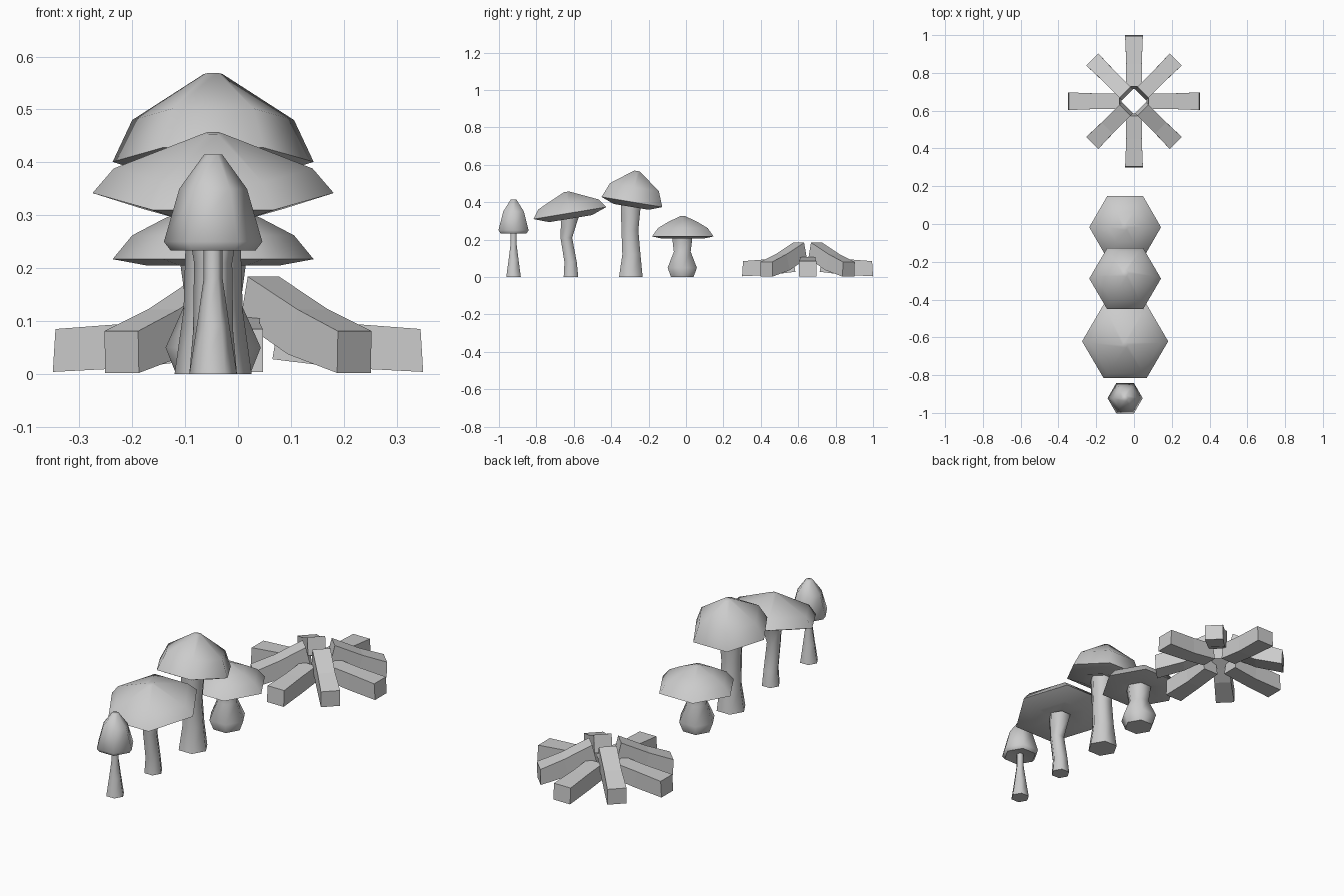
import bpy, bmesh
from math import sin, cos, pi, radians
from mathutils import Matrix, Vector

if "Cube" in bpy.data.objects:
    bpy.data.objects.remove(bpy.data.objects["Cube"])


def make_object(name, bm, smooth):
    bmesh.ops.recalc_face_normals(bm, faces=bm.faces)
    mesh = bpy.data.meshes.new(name)
    bm.to_mesh(mesh)
    bm.free()
    ob = bpy.data.objects.new(name, mesh)
    bpy.context.collection.objects.link(ob)
    if smooth:
        bpy.ops.object.select_all(action='DESELECT')
        ob.select_set(True)
        bpy.context.view_layer.objects.active = ob
        bpy.ops.object.shade_smooth_by_angle(angle=radians(62))
    return ob


def loft(name, sections, close=True, smooth=False):
    """Skin a list of equally sized vertex loops and close both ends."""
    bm = bmesh.new()
    loops = [[bm.verts.new(p) for p in s] for s in sections]
    n = len(loops[0])
    for a, b in zip(loops, loops[1:]):
        for i in range(n):
            j = (i + 1) % n
            bm.faces.new((a[i], a[j], b[j], b[i]))
    bm.faces.new(loops[0])
    bm.faces.new(loops[-1])
    return make_object(name, bm, smooth)


def hexagon(r, y, z):
    return [Vector((r * cos(i * pi / 3), y + r * sin(i * pi / 3), z)) for i in range(6)]


X = -0.047


def mushroom(name, y, rim_z, tilt, cap, stem):
    # cap: (radius, height from the rim), tilted about the rim centre
    place = Matrix.Translation((X, y, rim_z)) @ Matrix.Rotation(tilt, 4, 'X')
    loft(name + "_cap", [[place @ p for p in hexagon(r, 0, z)] for r, z in cap], smooth=True)
    # stem: (radius, y, z)
    loft(name + "_stem", [[p + Vector((X, 0, 0)) for p in hexagon(*s)] for s in stem], smooth=True)


# Squat mushroom with a bulbous stem
mushroom("squat_mushroom", -0.017, 0.217, 0.0,
         [(0.05, 0.0), (0.125, -0.012), (0.19, 0), (0.153, 0.045), (0.09, 0.078), (0.016, 0.108)],
         [(0.07, -0.02, 0), (0.09, -0.02, 0.05), (0.052, -0.02, 0.135), (0.063, -0.02, 0.215)])

# Tall mushroom with a thick stem
mushroom("tall_mushroom", -0.289, 0.401, -0.165,
         [(0.05, -0.012), (0.11, -0.026), (0.19, 0), (0.153, 0.08), (0.018, 0.168)],
         [(0.073, -0.295, 0), (0.056, -0.292, 0.12), (0.052, -0.3, 0.25), (0.062, -0.295, 0.39)])

# Wide mushroom with a bent stem
mushroom("wide_mushroom", -0.621, 0.342, 0.164,
         [(0.05, -0.015), (0.134, -0.03), (0.228, 0), (0.188, 0.047), (0.016, 0.115)],
         [(0.045, -0.615, 0), (0.038, -0.617, 0.08), (0.036, -0.64, 0.21), (0.055, -0.62, 0.325)])

# Small pointed mushroom
mushroom("small_mushroom", -0.922, 0.25, 0.0,
         [(0.03, -0.008), (0.08, -0.017), (0.093, 0), (0.064, 0.1), (0.017, 0.165)],
         [(0.045, -0.922, 0), (0.031, -0.922, 0.09), (0.018, -0.922, 0.18), (0.018, -0.922, 0.25)])

# Campfire logs: (radius top, z top, radius bottom, z bottom, half width)
LOW_LOG = [(0.078, 0.107, 0.065, 0.028, 0.042), (0.2, 0.096, 0.195, 0.012, 0.041),
           (0.345, 0.085, 0.35, 0.004, 0.047)]
HIGH_LOG = [(0.068, 0.184, 0.048, 0.1, 0.042), (0.2, 0.122, 0.175, 0.037, 0.041),
            (0.312, 0.081, 0.31, 0.002, 0.045)]
for k in range(8):
    place = Matrix.Translation((0, 0.65, 0)) @ Matrix.Rotation(k * pi / 4, 4, 'Z')
    log = HIGH_LOG if k % 2 else LOW_LOG
    loft(f"{'high' if k % 2 else 'low'}_log_{k // 2 + 1}",
         [[place @ Vector(p) for p in ((rb, -w, zb), (rb, w, zb), (rt, w, zt), (rt, -w, zt))]
          for rt, zt, rb, zb, w in log])
